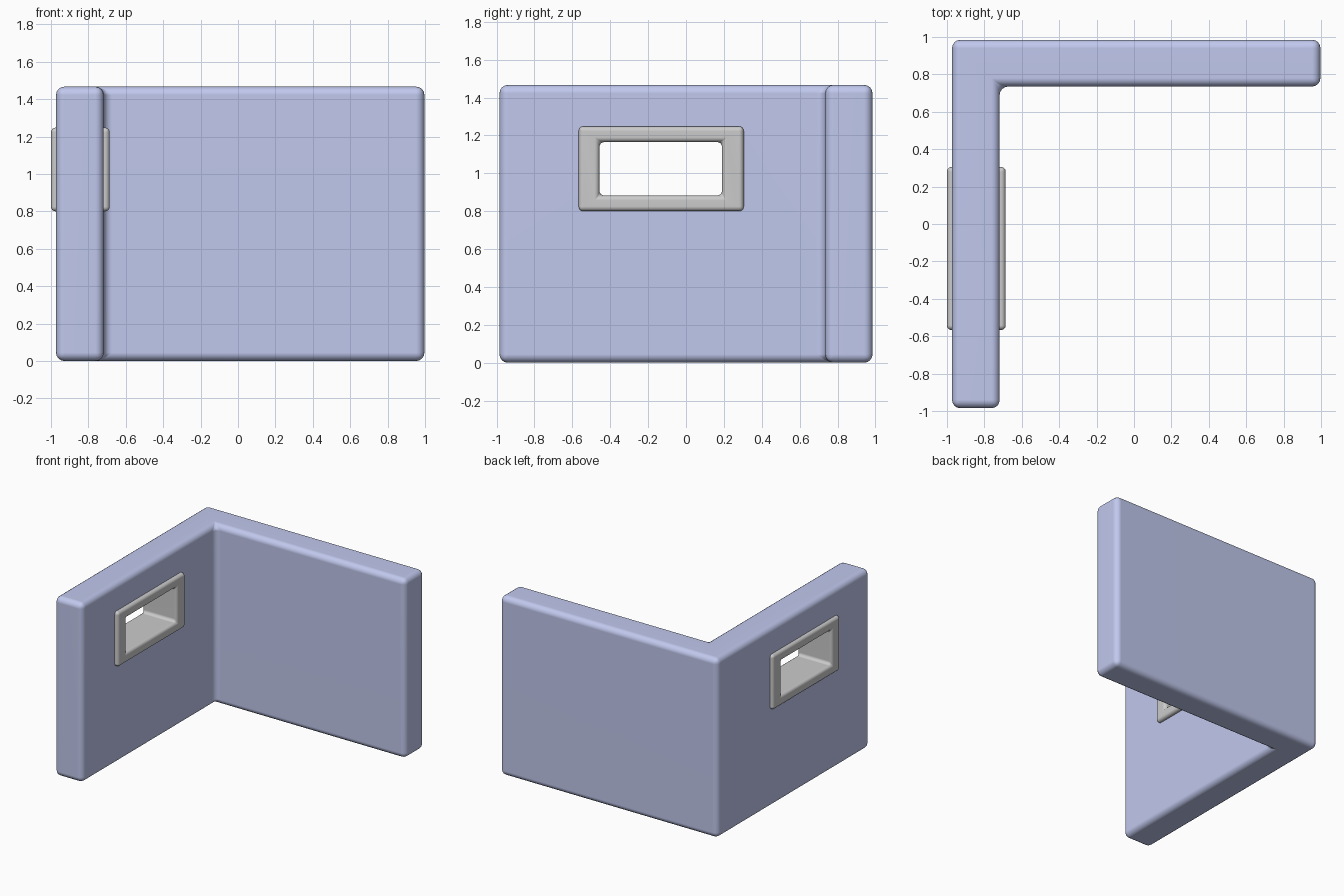
import bpy, bmesh, math

if "Cube" in bpy.data.objects:
    bpy.data.objects.remove(bpy.data.objects["Cube"])


def finish(bm, name, radius, segments):
    """Round every real edge of the bmesh and turn it into an object."""
    bmesh.ops.recalc_face_normals(bm, faces=bm.faces)
    if radius:
        edges = [e for e in bm.edges if e.calc_face_angle(0) > 0.1]
        bmesh.ops.bevel(bm, geom=edges, offset=radius, segments=segments,
                        profile=0.5, affect='EDGES')
    mesh = bpy.data.meshes.new(name)
    bm.to_mesh(mesh)
    bm.free()
    obj = bpy.data.objects.new(name, mesh)
    bpy.context.collection.objects.link(obj)
    return obj


def activate(obj):
    bpy.ops.object.select_all(action='DESELECT')
    obj.select_set(True)
    bpy.context.view_layer.objects.active = obj


def smooth(obj):
    activate(obj)
    bpy.ops.object.shade_smooth_by_angle(angle=math.radians(40))
    mod = obj.modifiers.new("Even shading", 'WEIGHTED_NORMAL')
    mod.keep_sharp = True


def prism(points, direction):
    """Solid made by extruding a closed outline along a direction."""
    bm = bmesh.new()
    face = bm.faces.new([bm.verts.new(p) for p in points])
    ext = bmesh.ops.extrude_face_region(bm, geom=[face])
    verts = [v for v in ext['geom'] if isinstance(v, bmesh.types.BMVert)]
    bmesh.ops.translate(bm, verts=verts, vec=direction)
    return bm


def rect(x, y0, y1, z0, z1):
    return [(x, y0, z0), (x, y1, z0), (x, y1, z1), (x, y0, z1)]


# L-shaped corner wall
outline = [(-0.973, -0.985), (-0.718, -0.985), (-0.718, 0.735),
           (0.997, 0.735), (0.997, 0.985), (-0.973, 0.985)]
wall = finish(prism([(x, y, 0) for x, y in outline], (0, 0, 1.467)),
              "corner_wall", 0.045, 4)

# window opening through the wall
cutter = finish(prism(rect(-1.1, -0.51, 0.25, 0.845, 1.21), (0.5, 0, 0)),
                "window_cutter", 0, 1)
cutter.hide_render = True
cut = wall.modifiers.new("Window", 'BOOLEAN')
cut.operation = 'DIFFERENCE'
cut.solver = 'EXACT'
cut.object = cutter
activate(wall)
bpy.ops.object.modifier_apply(modifier=cut.name)
bpy.data.objects.remove(cutter)
smooth(wall)

paint = bpy.data.materials.new("wall_blue")
paint.diffuse_color = (0.53, 0.58, 0.85, 1)
paint.use_nodes = True
paint.node_tree.nodes["Principled BSDF"].inputs["Base Color"].default_value = paint.diffuse_color
wall.data.materials.clear()
wall.data.materials.append(paint)

# window frame: rectangular ring passing through the wall
bm = bmesh.new()
loops = []
for x, inner in ((-1.0, False), (-0.686, False), (-0.686, True), (-1.0, True)):
    r = rect(x, -0.457, 0.19, 0.883, 1.165) if inner else rect(x, -0.567, 0.305, 0.8, 1.248)
    loops.append([bm.verts.new(p) for p in r])
for i in range(4):
    a, b = loops[i], loops[(i + 1) % 4]
    for j in range(4):
        k = (j + 1) % 4
        bm.faces.new((a[j], a[k], b[k], b[j]))
smooth(finish(bm, "window_frame", 0.025, 4))
